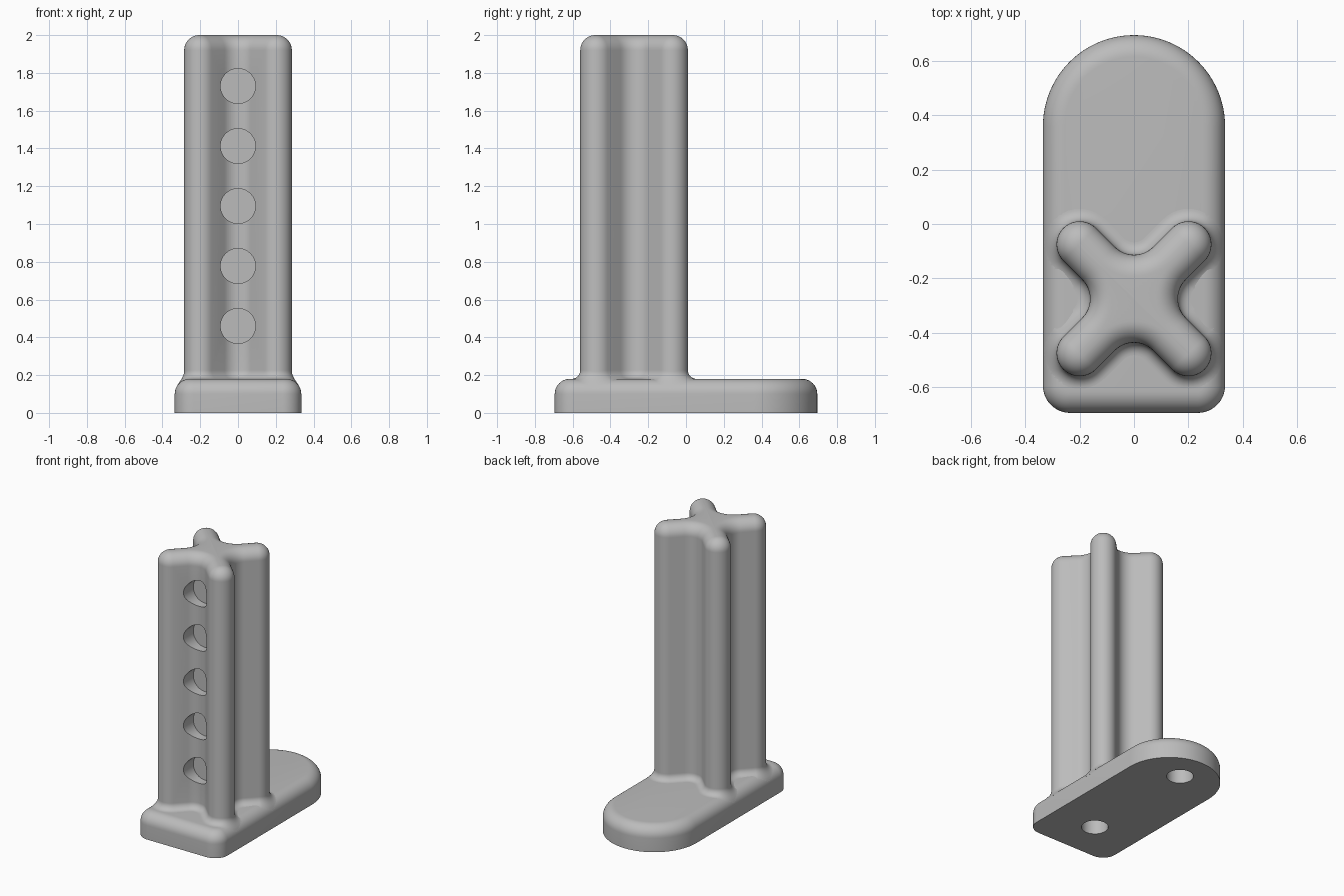
import bpy, bmesh
from math import sin, cos, pi, sqrt, radians
from mathutils import Matrix

if "Cube" in bpy.data.objects:
    bpy.data.objects.remove(bpy.data.objects["Cube"], do_unlink=True)

grey = bpy.data.materials.new("plain grey")
grey.use_nodes = True
grey.diffuse_color = (0.5, 0.5, 0.5, 1)
grey.node_tree.nodes["Principled BSDF"].inputs["Base Color"].default_value = grey.diffuse_color

HALF_W, FRONT, BACK_C = 0.335, -0.695, 0.36   # base plan
CORNER, TOP, EDGE = 0.1, 0.18, 0.08           # base corner, height, top rounding
COL_Y, TIP, ARM, WEB = -0.275, 0.2, 0.085, 0.1  # cross-shaped column
FOOT, HEIGHT = 0.046, 2.0


def arc(cx, cy, r, a0, a1, n):
    return [(cx + r * cos(radians(a0 + (a1 - a0) * i / n)),
             cy + r * sin(radians(a0 + (a1 - a0) * i / n))) for i in range(n + 1)]


def base_outline(t):
    """Base plan grown outwards by t."""
    cx, cy = HALF_W - CORNER, FRONT + CORNER
    return (arc(0, BACK_C, HALF_W + t, 0, 180, 48)
            + arc(-cx, cy, CORNER + t, 180, 270, 12)
            + arc(cx, cy, CORNER + t, 270, 360, 12))


def cross_outline(t):
    """Four round arms joined by concave webs, grown outwards by t."""
    pts, web = [], (ARM + WEB) * sqrt(2)
    for k in range(4):
        d = 45 + 90 * k
        pts += arc(TIP * sqrt(2) * cos(radians(d)), COL_Y + TIP * sqrt(2) * sin(radians(d)),
                   ARM + t, d - 90, d + 90, 20)
        w = d + 45
        pts += arc(web * cos(radians(w)), COL_Y + web * sin(radians(w)),
                   WEB - t, w + 225, w + 135, 12)
    return pts


def base_height(x):
    """Height of the base top, falling away over its rounded side edge."""
    dip = max(0, EDGE - (HALF_W - abs(x)))
    return TOP - EDGE + sqrt(max(0, EDGE ** 2 - dip ** 2))


def finish(name, bm):
    bmesh.ops.recalc_face_normals(bm, faces=bm.faces)
    mesh = bpy.data.meshes.new(name)
    bm.to_mesh(mesh)
    bm.free()
    obj = bpy.data.objects.new(name, mesh)
    bpy.context.collection.objects.link(obj)
    mesh.materials.append(grey)
    return obj


def loft(name, rings):
    bm = bmesh.new()
    loops = [[bm.verts.new(p) for p in ring] for ring in rings]
    n = len(loops[0])
    for a, b in zip(loops, loops[1:]):
        for i in range(n):
            j = (i + 1) % n
            bm.faces.new((a[i], a[j], b[j], b[i]))
    bm.faces.new(loops[0])
    bm.faces.new(loops[-1])
    return finish(name, bm)


def drill(target, matrices, r, depth):
    """Cut round holes, then smooth the part."""
    bm = bmesh.new()
    for m in matrices:
        bmesh.ops.create_cone(bm, cap_ends=True, segments=48, radius1=r, radius2=r,
                              depth=depth, matrix=m)
    cutter = finish("hole_cutter", bm)
    cutter.hide_render = True
    mod = target.modifiers.new("holes", 'BOOLEAN')
    mod.operation, mod.solver, mod.object = 'DIFFERENCE', 'EXACT', cutter
    bpy.ops.object.select_all(action='DESELECT')
    bpy.context.view_layer.objects.active = target
    target.select_set(True)
    bpy.ops.object.modifier_apply(modifier=mod.name)
    bpy.data.objects.remove(cutter, do_unlink=True)
    bpy.ops.object.shade_smooth_by_angle(angle=radians(35))


def flat(points, z):
    return [(x, y, z) for x, y in points]


STEPS = 10
quarter = [pi / 2 * i / STEPS for i in range(STEPS + 1)]

# Base plate with rounded top edge
rings = [flat(base_outline(0), 0)]
rings += [flat(base_outline(EDGE * (cos(a) - 1)), TOP + EDGE * (sin(a) - 1)) for a in quarter]
base = loft("base_plate", rings)

# Blind holes underneath
drill(base, [Matrix.Translation((0, y, 0)) for y in (-0.4, 0.47)], 0.088, 0.24)

# Column: foot fillet draped over the base, straight shaft, rounded top
rings = [flat(cross_outline(0), 0.125)]
for a in quarter:
    rings.append([(x, y, base_height(x) + FOOT * (1 - cos(a)))
                  for x, y in cross_outline(FOOT * (1 - sin(a)))])
rings += [flat(cross_outline(0.08 * (cos(a) - 1)), HEIGHT + 0.08 * (sin(a) - 1)) for a in quarter]
column = loft("cross_column", rings)

# Row of blind holes in the front
drill(column, [Matrix.Translation((0, -0.575, 0.46 + 0.3175 * i)) @ Matrix.Rotation(pi / 2, 4, 'X')
               for i in range(5)], 0.0925, 0.4)
